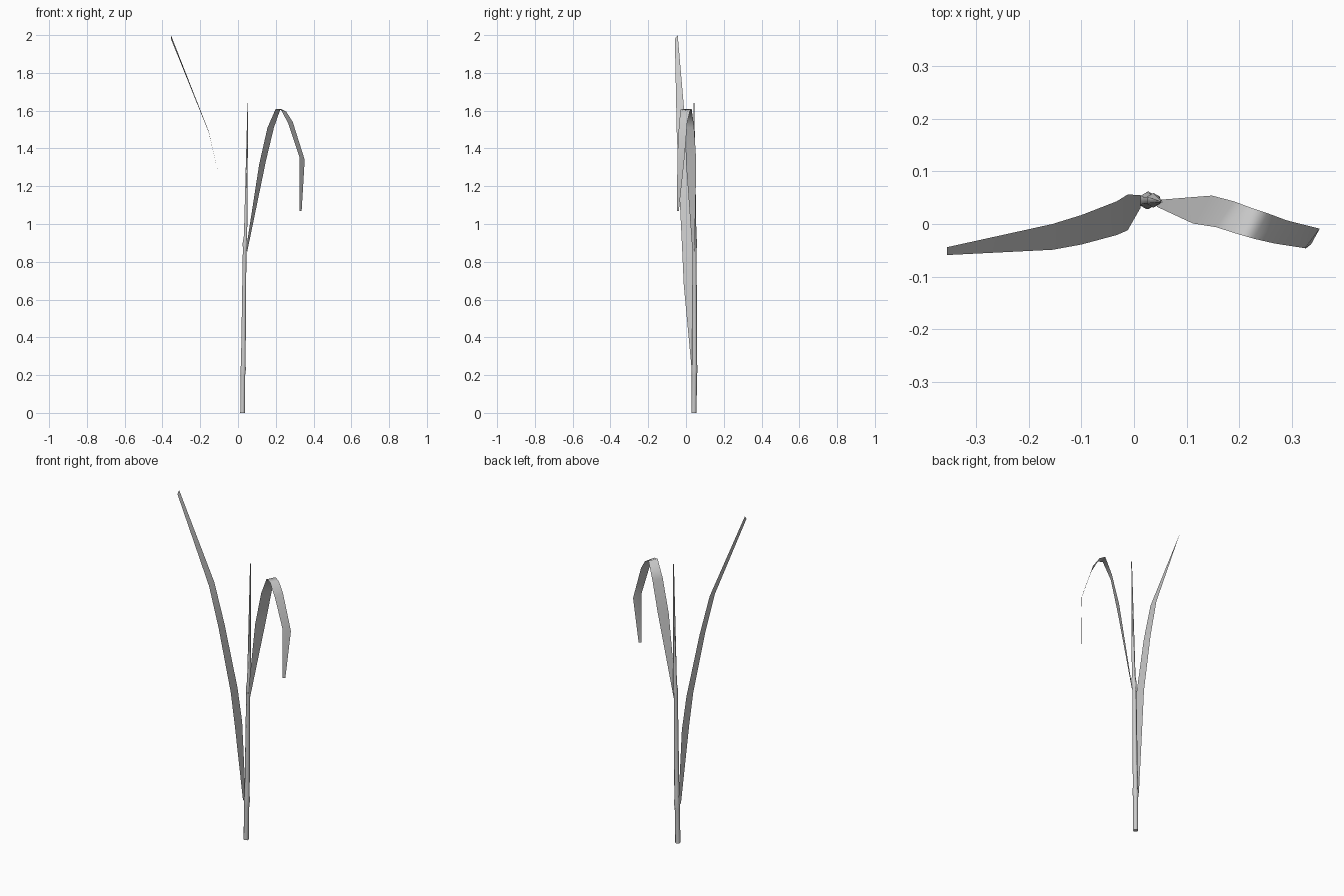
import bpy, bmesh, math


def finish(name, bm):
    mesh = bpy.data.meshes.new(name)
    bm.to_mesh(mesh)
    bm.free()
    for p in mesh.polygons:
        p.use_smooth = len(p.vertices) == 4
    obj = bpy.data.objects.new(name, mesh)
    bpy.context.collection.objects.link(obj)


def stalk(name, rings, sides=6):
    """Tapered tube through rings of (x, y, z, radius), capped at both ends."""
    bm = bmesh.new()
    loops = []
    for x, y, z, r in rings:
        angles = [math.tau * (i + 0.5) / sides for i in range(sides)]
        loops.append([bm.verts.new((x + r * math.cos(a), y + r * math.sin(a), z))
                      for a in angles])
    for lo, hi in zip(loops, loops[1:]):
        for i in range(sides):
            j = (i + 1) % sides
            bm.faces.new((lo[i], lo[j], hi[j], hi[i]))
    bm.faces.new(loops[0][::-1])
    bm.faces.new(loops[-1])
    finish(name, bm)


def blade(name, front, back):
    """Flat leaf strip between a front edge and a back edge."""
    bm = bmesh.new()
    f = [bm.verts.new(p) for p in front]
    b = [bm.verts.new(p) for p in back]
    for i in range(len(f) - 1):
        bm.faces.new((f[i], b[i], b[i + 1], f[i + 1]))
    finish(name, bm)


# Jointed stem with two nodes, ending in a thin pointed shoot
stalk("stem", [
    (0.024, 0.042, 0.0, 0.014), (0.026, 0.044, 0.20, 0.014),
    (0.027, 0.045, 0.23, 0.017), (0.028, 0.045, 0.26, 0.014),
    (0.035, 0.045, 0.86, 0.011), (0.037, 0.045, 0.90, 0.014),
    (0.040, 0.045, 0.94, 0.010), (0.052, 0.042, 1.64, 0.002),
])

# Long upright leaf from the lower node
blade("upright_leaf",
      [(0.012, 0.030, 0.23), (-0.012, -0.012, 0.68), (-0.033, -0.021, 0.88),
       (-0.100, -0.039, 1.25), (-0.155, -0.049, 1.485), (-0.355, -0.059, 1.98)],
      [(0.012, 0.055, 0.23), (-0.012, 0.056, 0.68), (-0.033, 0.043, 0.88),
       (-0.100, 0.017, 1.25), (-0.155, 0.000, 1.49), (-0.355, -0.044, 2.0)])

# Drooping leaf from the upper node
blade("drooping_leaf",
      [(0.043, 0.033, 0.87), (0.112, 0.001, 1.315), (0.156, -0.006, 1.51),
       (0.200, -0.020, 1.61), (0.228, -0.028, 1.605), (0.267, -0.037, 1.53),
       (0.325, -0.046, 1.355), (0.326, -0.047, 1.07)],
      [(0.048, 0.046, 0.85), (0.148, 0.054, 1.335), (0.190, 0.043, 1.51),
       (0.225, 0.030, 1.61), (0.255, 0.020, 1.595), (0.290, 0.007, 1.54),
       (0.353, -0.009, 1.34), (0.337, -0.038, 1.07)])
